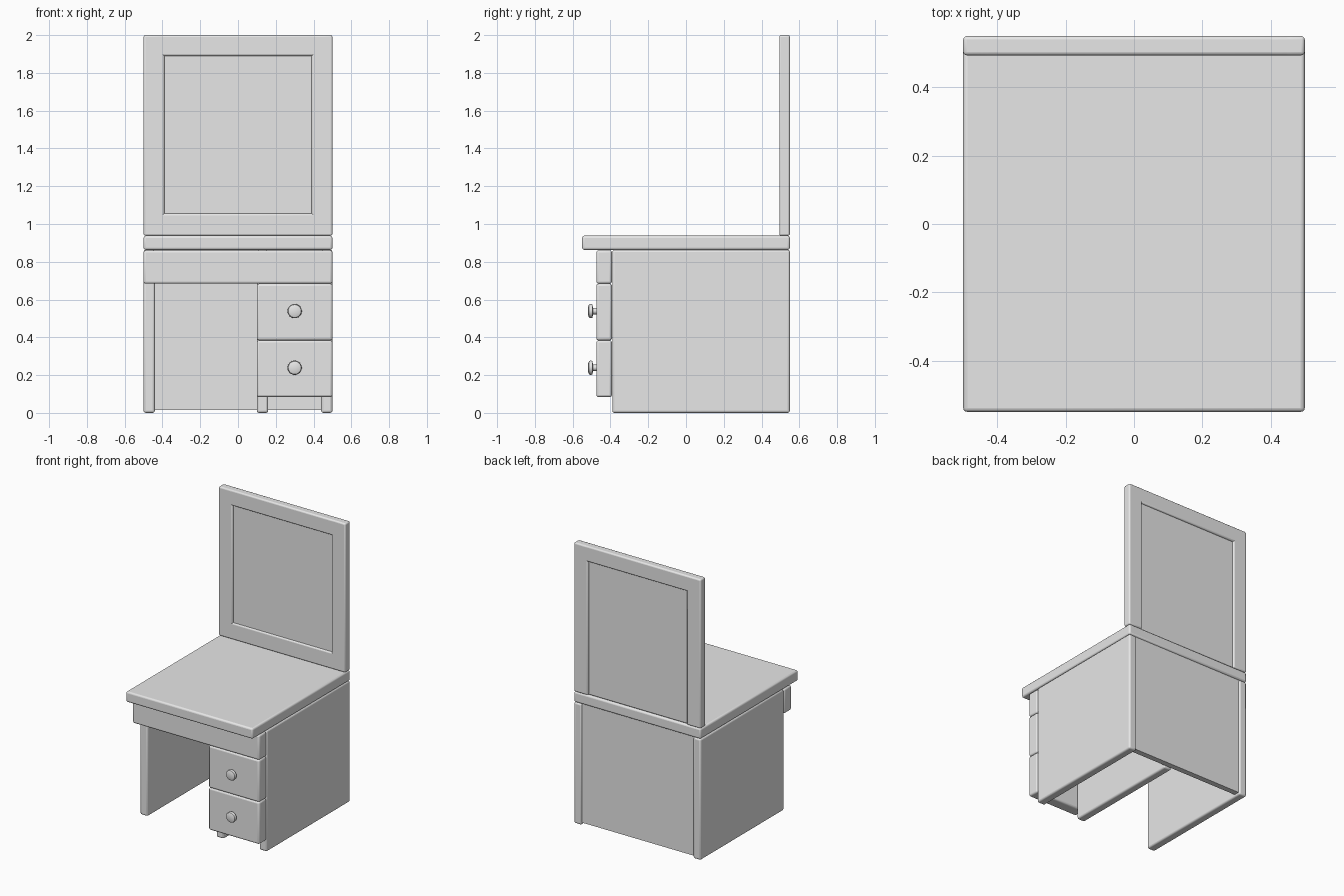
import bpy, math

if "Cube" in bpy.data.objects:
    bpy.data.objects.remove(bpy.data.objects["Cube"])

grey = bpy.data.materials.new("plain_grey")
grey.diffuse_color = (0.8, 0.8, 0.8, 1)
grey.use_nodes = True
grey.node_tree.nodes["Principled BSDF"].inputs["Base Color"].default_value = grey.diffuse_color


def finish(obj, name, bevel=0.0):
    obj.name = name
    obj.data.materials.append(grey)
    if bevel:
        mod = obj.modifiers.new("rounded_edges", 'BEVEL')
        mod.width = bevel
        mod.segments = 3
    bpy.ops.object.shade_smooth_by_angle(angle=math.radians(40))
    return obj


def box(name, x, y, z, bevel=0.012):
    """Rounded box given by its (min, max) range on each axis."""
    bpy.ops.mesh.primitive_cube_add(size=1, location=[(a + b) / 2 for a, b in (x, y, z)])
    obj = bpy.context.object
    obj.scale = [b - a for a, b in (x, y, z)]
    bpy.ops.object.transform_apply(location=False, rotation=False, scale=True)
    return finish(obj, name, bevel)


def knob(name, x, z):
    """Turned drawer knob: stem and domed head, revolved about the y axis."""
    profile = [(0.0, -0.47), (0.017, -0.47), (0.017, -0.492), (0.036, -0.496),
               (0.038, -0.506), (0.034, -0.514), (0.02, -0.519), (0.0, -0.521)]
    n = 24
    verts = [(x + r * math.cos(2 * math.pi * i / n), y, z + r * math.sin(2 * math.pi * i / n))
             for r, y in profile[1:-1] for i in range(n)]
    rings = len(profile) - 2
    faces = [(k * n + i, k * n + (i + 1) % n, (k + 1) * n + (i + 1) % n, (k + 1) * n + i)
             for k in range(rings - 1) for i in range(n)]
    faces += [tuple(range(n))[::-1], tuple(range((rings - 1) * n, rings * n))]
    mesh = bpy.data.meshes.new(name)
    mesh.from_pydata(verts, [], [f[::-1] for f in faces])
    mesh.update()
    obj = bpy.data.objects.new(name, mesh)
    bpy.context.collection.objects.link(obj)
    bpy.ops.object.select_all(action='DESELECT')
    obj.select_set(True)
    bpy.context.view_layer.objects.active = obj
    bpy.ops.object.mode_set(mode='EDIT')
    bpy.ops.mesh.select_all(action='SELECT')
    bpy.ops.mesh.normals_make_consistent(inside=False)
    bpy.ops.object.mode_set(mode='OBJECT')
    finish(obj, name)


# Upright panels and back
for name, x0 in (("left_side_panel", -0.50), ("drawer_bay_panel", 0.10), ("right_side_panel", 0.44)):
    back = 0.50 if name == "drawer_bay_panel" else 0.55
    box(name, (x0, x0 + 0.06), (-0.39, back), (0.0, 0.863))
box("back_panel", (-0.45, 0.45), (0.50, 0.54), (0.015, 0.863), 0)

# Table top and front apron
box("table_top", (-0.50, 0.50), (-0.55, 0.55), (0.863, 0.938))
box("front_apron", (-0.50, 0.50), (-0.475, -0.392), (0.684, 0.86))

# Drawers with knobs
for label, z0 in (("lower", 0.084), ("upper", 0.384)):
    box(label + "_drawer", (0.10, 0.50), (-0.475, -0.392), (z0, z0 + 0.30))
    knob(label + "_drawer_knob", 0.30, z0 + 0.155)

# Mirror frame and glass
for side, x0 in (("left", -0.50), ("right", 0.39)):
    box(side + "_mirror_stile", (x0, x0 + 0.11), (0.494, 0.55), (0.938, 2.0), 0.01)
box("top_mirror_rail", (-0.46, 0.46), (0.494, 0.55), (1.89, 2.0), 0.01)
box("bottom_mirror_rail", (-0.46, 0.46), (0.494, 0.538), (0.938, 1.055), 0.01)
box("mirror_glass", (-0.40, 0.40), (0.505, 0.538), (1.04, 1.90), 0)
